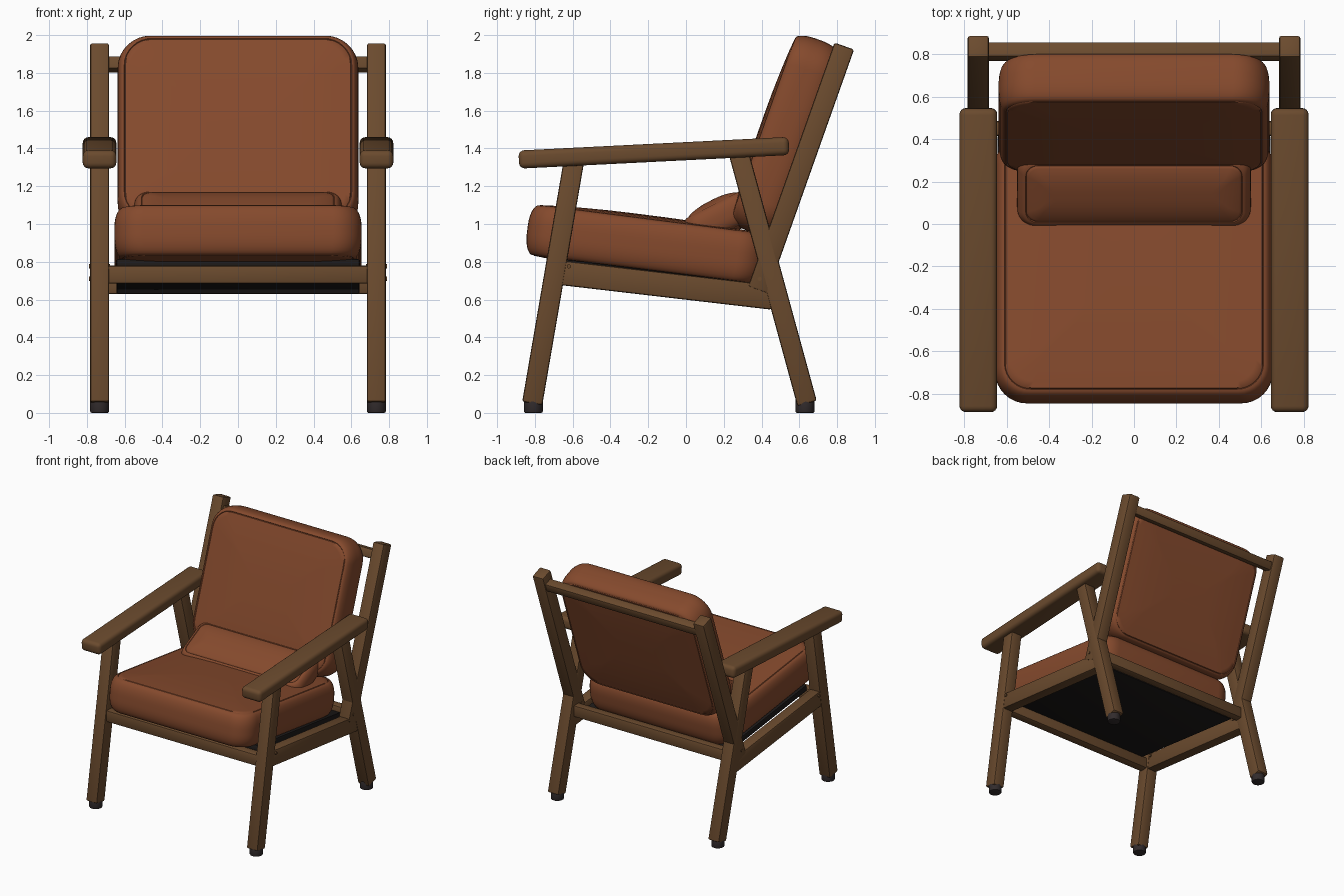
import bpy, bmesh
from math import sin, cos, pi, atan2, hypot, radians
from mathutils import Matrix

if "Cube" in bpy.data.objects:
    bpy.data.objects.remove(bpy.data.objects["Cube"])


def material(name, rgb):
    m = bpy.data.materials.new(name)
    m.use_nodes = True
    m.diffuse_color = (*rgb, 1)
    m.node_tree.nodes["Principled BSDF"].inputs["Base Color"].default_value = (*rgb, 1)
    return m


wood = material("walnut wood", (0.145, 0.069, 0.027))
leather = material("tan leather", (0.235, 0.068, 0.026))
webbing = material("black webbing", (0.012, 0.01, 0.0095))
rubber = material("dark rubber", (0.031, 0.024, 0.025))


def finish(name, bm, mat, loc, tilt=0.0, angle=35):
    """Turn a bmesh into a smooth-shaded object tilted about the x axis."""
    bmesh.ops.recalc_face_normals(bm, faces=bm.faces)
    mesh = bpy.data.meshes.new(name)
    bm.to_mesh(mesh)
    bm.free()
    mesh.materials.append(mat)
    ob = bpy.data.objects.new(name, mesh)
    bpy.context.collection.objects.link(ob)
    ob.location = loc
    ob.rotation_euler.x = tilt
    bpy.ops.object.select_all(action='DESELECT')
    ob.select_set(True)
    bpy.context.view_layer.objects.active = ob
    bpy.ops.object.shade_smooth_by_angle(angle=radians(angle))
    return ob


def box(name, size, loc, tilt=0.0, bevel=0.012, mat=wood, segments=2):
    bm = bmesh.new()
    bmesh.ops.create_cube(bm, size=1)
    bmesh.ops.scale(bm, vec=size, verts=bm.verts)
    bmesh.ops.bevel(bm, geom=bm.edges[:], offset=bevel, segments=segments,
                    profile=0.5, affect='EDGES')
    return finish(name, bm, mat, loc, tilt)


def bar(name, x, start, end, width, thick, **kw):
    """Timber running between two (y, z) points."""
    dy, dz = end[0] - start[0], end[1] - start[1]
    mid = (x, (start[0] + end[0]) / 2, (start[1] + end[1]) / 2)
    return box(name, (width, hypot(dy, dz), thick), mid, atan2(dz, dy), **kw)


def peg(name, radius, depth, loc, mat, axis='Z', bevel=0.0):
    bm = bmesh.new()
    turn = Matrix.Rotation(pi / 2, 4, 'Y') if axis == 'X' else Matrix()
    bmesh.ops.create_cone(bm, cap_ends=True, segments=24, radius1=radius,
                          radius2=radius, depth=depth, matrix=turn)
    if bevel:
        rims = [e for e in bm.edges if any(len(f.verts) > 4 for f in e.link_faces)]
        bmesh.ops.bevel(bm, geom=rims, offset=bevel, segments=2, profile=0.5,
                        affect='EDGES')
    return finish(name, bm, mat, loc)


def cushion(name, size, loc, tilt, corner, edge, rise, crown):
    """Padded slab: rounded-rectangle rings lofted along a bulging profile."""
    hx, hy, hz = (s / 2 for s in size)
    shoulder = hz - crown
    # Half profile of (inset, height): rounded side, seam groove, domed face
    half = [(edge * (1 - cos(a)), shoulder - rise * (1 - sin(a)))
            for a in (i * pi / 14 for i in range(8))]
    half += [(edge + 0.003, shoulder - 0.004), (edge + 0.007, shoulder + 0.002)]
    reach = min(hx, hy) * 0.85 - edge
    half += [(edge + 0.007 + reach * t, shoulder + crown * sin(t * pi / 2) ** 0.7)
             for t in (0.06, 0.15, 0.3, 0.5, 0.75, 1)]
    profile = [(d, -z) for d, z in reversed(half)] + half
    bm = bmesh.new()
    rings = []
    for inset, z in profile:
        r = max(corner - inset * 0.6, 0.02)
        r = min(r, hx - inset, hy - inset)
        ring = []
        for k, (sx, sy) in enumerate(((1, 1), (-1, 1), (-1, -1), (1, -1))):
            for i in range(9):
                a = (k + i / 8) * pi / 2
                ring.append(bm.verts.new((sx * (hx - inset - r) + r * cos(a),
                                          sy * (hy - inset - r) + r * sin(a), z)))
        rings.append(ring)
    for low, high in zip(rings, rings[1:]):
        for i in range(len(low)):
            j = (i + 1) % len(low)
            bm.faces.new((low[i], low[j], high[j], high[i]))
    bm.faces.new(rings[0][::-1])
    bm.faces.new(rings[-1])
    return finish(name, bm, leather, loc, tilt, 50)


# Side frames, one per side
for side, s in (("left", 1), ("right", -1)):
    x = 0.733 * s
    bar(side + "_front_leg", x, (-0.814, 0.05), (-0.594, 1.33), 0.1, 0.108)
    bar(side + "_rear_leg", x, (0.641, 0.05), (0.278, 1.38), 0.1, 0.106)
    bar(side + "_back_post", x, (0.38, 0.65), (0.838, 1.942), 0.1, 0.11)
    bar(side + "_side_rail", x, (-0.69, 0.745), (0.46, 0.611), 0.09, 0.13)
    bar(side + "_armrest", x, (-0.885, 1.341), (0.545, 1.413), 0.178, 0.096,
        bevel=0.03, segments=4)
    for end, y in (("front", -0.808), ("rear", 0.63)):
        peg(f"{side}_{end}_foot", 0.05, 0.08, (x, y, 0.04), rubber, bevel=0.008)
    for end, y, z in (("front", -0.62, 0.776), ("rear", 0.39, 0.71)):
        peg(f"{side}_{end}_dowel", 0.011, 0.11, (x, y, z), wood, axis='X')

# Cross rails
box("front_rail", (1.39, 0.075, 0.095), (0, -0.7, 0.732))
box("rear_rail", (1.39, 0.07, 0.095), (0, 0.45, 0.677))
box("top_rail", (1.39, 0.075, 0.072), (0, 0.812, 1.845), radians(-19.5))

# Seat support
bar("seat_webbing", 0, (-0.66, 0.79), (0.415, 0.656), 1.286, 0.05,
    bevel=0.008, mat=webbing)

# Upholstery
cushion("seat_cushion", (1.31, 1.27, 0.31), (0, -0.21, 0.892), radians(-7.3),
        0.15, 0.045, 0.11, 0.022)
cushion("back_cushion", (1.275, 1.08, 0.275), (0, 0.52, 1.468), radians(70.5),
        0.17, 0.035, 0.1, 0.02)
cushion("lumbar_cushion", (1.1, 0.38, 0.21), (0, 0.177, 1.03), radians(27),
        0.08, 0.04, 0.07, 0.025)
